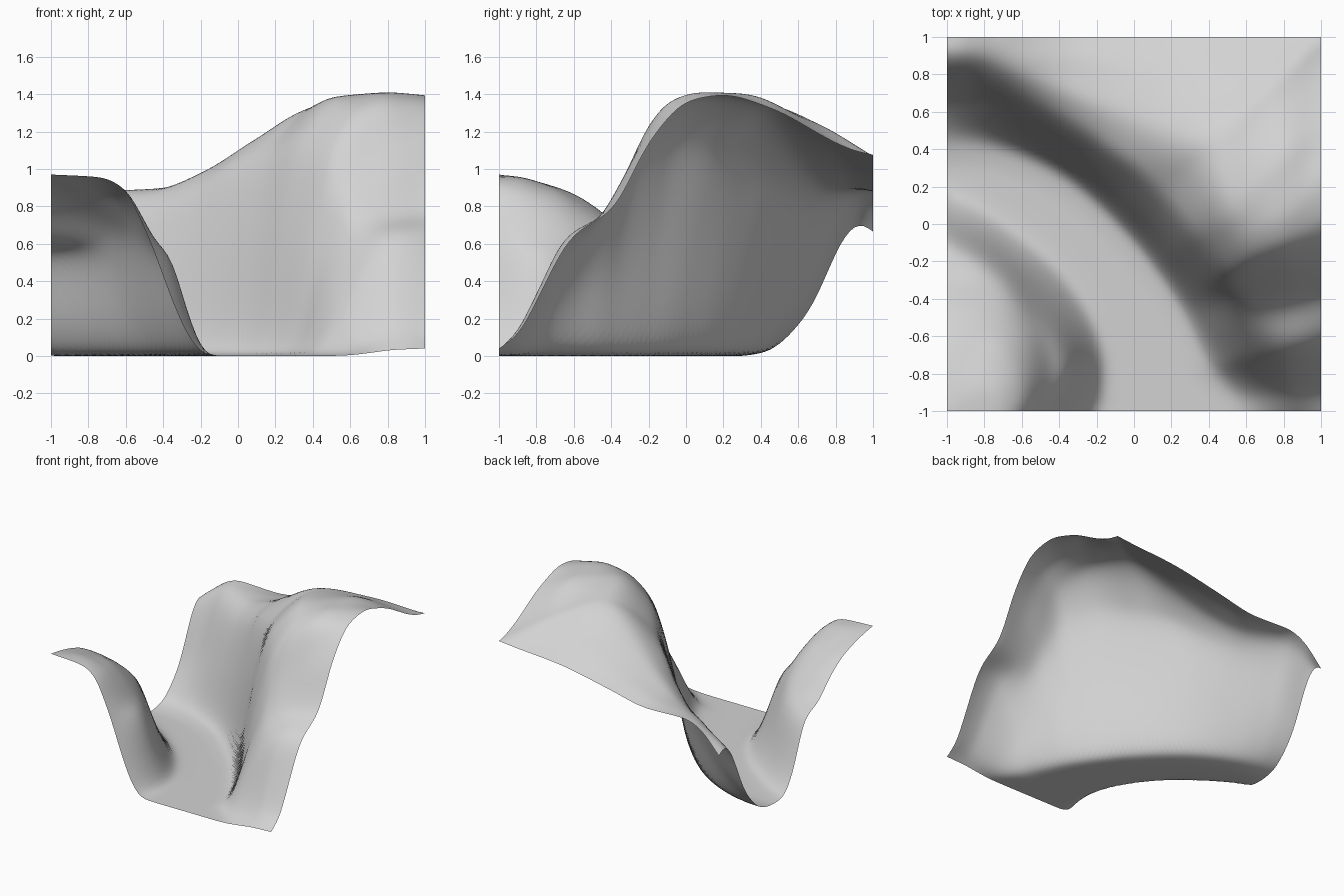
import bpy, bmesh, math

N = 80  # grid cells per side

# Hillock in the front left corner: height contours and their radius at each angle
HILL_Z = [0.97, 0.955, 0.88, 0.77, 0.62, 0.54, 0.15, 0.01, 0.0]
HILL = {
    0:  [0, 0.27, 0.41, 0.46, 0.53, 0.56, 0.71, 0.81, 0.88],
    23: [0, 0.26, 0.42, 0.51, 0.60, 0.68, 0.815, 0.89, 0.96],
    45: [0, 0.18, 0.42, 0.55, 0.66, 0.70, 0.85, 0.94, 1.02],
    68: [0, 0.12, 0.38, 0.56, 0.72, 0.78, 0.92, 1.02, 1.12],
    90: [0, 0.10, 0.37, 0.55, 0.71, 0.88, 1.05, 1.17, 1.26],
}

# Large bank: angle -> toe radius, crest radius, heights from mid slope to the rim
BANK = {
    0:  [1.55, 1.80, 0.012, 0.03, 0.035, 0.037, 0.04],
    3:  [1.51, 1.78, 0.05, 0.11, 0.135, 0.13, 0.115],
    6:  [1.47, 1.76, 0.13, 0.26, 0.32, 0.325, 0.31],
    11: [1.42, 1.74, 0.31, 0.54, 0.62, 0.64, 0.635],
    17: [1.40, 1.69, 0.41, 0.67, 0.74, 0.77, 0.79],
    22: [1.39, 1.68, 0.49, 0.86, 1.00, 1.10, 1.15],
    27: [1.38, 1.66, 0.61, 1.08, 1.29, 1.365, 1.365],
    31: [1.375, 1.64, 0.65, 1.11, 1.355, 1.41, 1.395],
    36: [1.37, 1.63, 0.68, 1.14, 1.39, 1.405, 1.325],
    45: [1.37, 1.64, 0.65, 1.08, 1.34, 1.24, 1.075],
    54: [1.385, 1.65, 0.58, 1.02, 1.17, 1.13, 1.03],
    63: [1.41, 1.67, 0.50, 0.89, 1.00, 0.99, 0.95],
    72: [1.43, 1.72, 0.44, 0.80, 0.89, 0.90, 0.88],
    81: [1.44, 1.80, 0.34, 0.76, 0.85, 0.88, 0.89],
    85: [1.44, 1.84, 0.29, 0.72, 0.80, 0.83, 0.84],
    90: [1.43, 1.86, 0.22, 0.66, 0.705, 0.71, 0.665],
}


def curve(xs, ys, x):
    """Smooth monotone curve through the points, flat beyond the ends."""
    if x <= xs[0]:
        return ys[0]
    if x >= xs[-1]:
        return ys[-1]
    d = [(ys[i + 1] - ys[i]) / (xs[i + 1] - xs[i]) for i in range(len(xs) - 1)]

    def slope(i):
        if i == 0 or i == len(xs) - 1:
            return d[0] if i == 0 else d[-1]
        a, b = d[i - 1], d[i]
        return 2 * a * b / (a + b) if a * b > 0 else 0.0

    i = max(k for k in range(len(xs) - 1) if xs[k] <= x)
    h = xs[i + 1] - xs[i]
    t = (x - xs[i]) / h
    return (ys[i] * (1 + 2 * t) * (1 - t) ** 2 + slope(i) * h * t * (1 - t) ** 2
            + ys[i + 1] * t * t * (3 - 2 * t) - slope(i + 1) * h * t * t * (1 - t))


def blend(table, angle):
    """Cross-section values at any angle."""
    keys = list(table)
    return [curve(keys, col, angle) for col in zip(*table.values())]


def height(x, y):
    # polar position around the front left corner
    u, v = x + 1, y + 1
    r = math.hypot(u, v)
    a = math.atan2(v, u) if r > 1e-6 else 0.0
    deg = math.degrees(a)
    hill = curve(blend(HILL, deg), HILL_Z, r)
    toe, crest, *zs = blend(BANK, deg)
    rim = 2 / max(math.cos(a), math.sin(a))
    gap = (rim - crest) / 3
    radii = [toe - 0.12, toe, (toe + crest) / 2, crest, crest + gap, crest + 2 * gap, rim]
    bank = curve(radii, [0.0, 0.025 * min(1, zs[0] * 4)] + zs, r)
    return hill + bank


# Terrain sheet
bm = bmesh.new()
bmesh.ops.create_grid(bm, x_segments=N, y_segments=N, size=1)
for v in bm.verts:
    v.co.z = height(v.co.x, v.co.y)

# Soften the sheet; rim points are averaged only along the rim
near = {}
for v in bm.verts:
    if len(v.link_edges) > 2:
        near[v] = [e.other_vert(v) for e in v.link_edges
                   if e.is_boundary or not v.is_boundary]
for _ in range(5):
    avg = {v: sum(n.co.z for n in ns) / len(ns) for v, ns in near.items()}
    for v, z in avg.items():
        v.co.z = (v.co.z + z) / 2
for f in bm.faces:
    f.smooth = True

mesh = bpy.data.meshes.new("terrain")
bm.to_mesh(mesh)
bm.free()
terrain = bpy.data.objects.new("terrain", mesh)
bpy.context.collection.objects.link(terrain)

# Plain grey ground
grey = bpy.data.materials.new("light grey")
grey.diffuse_color = (0.65, 0.65, 0.65, 1)
mesh.materials.append(grey)
